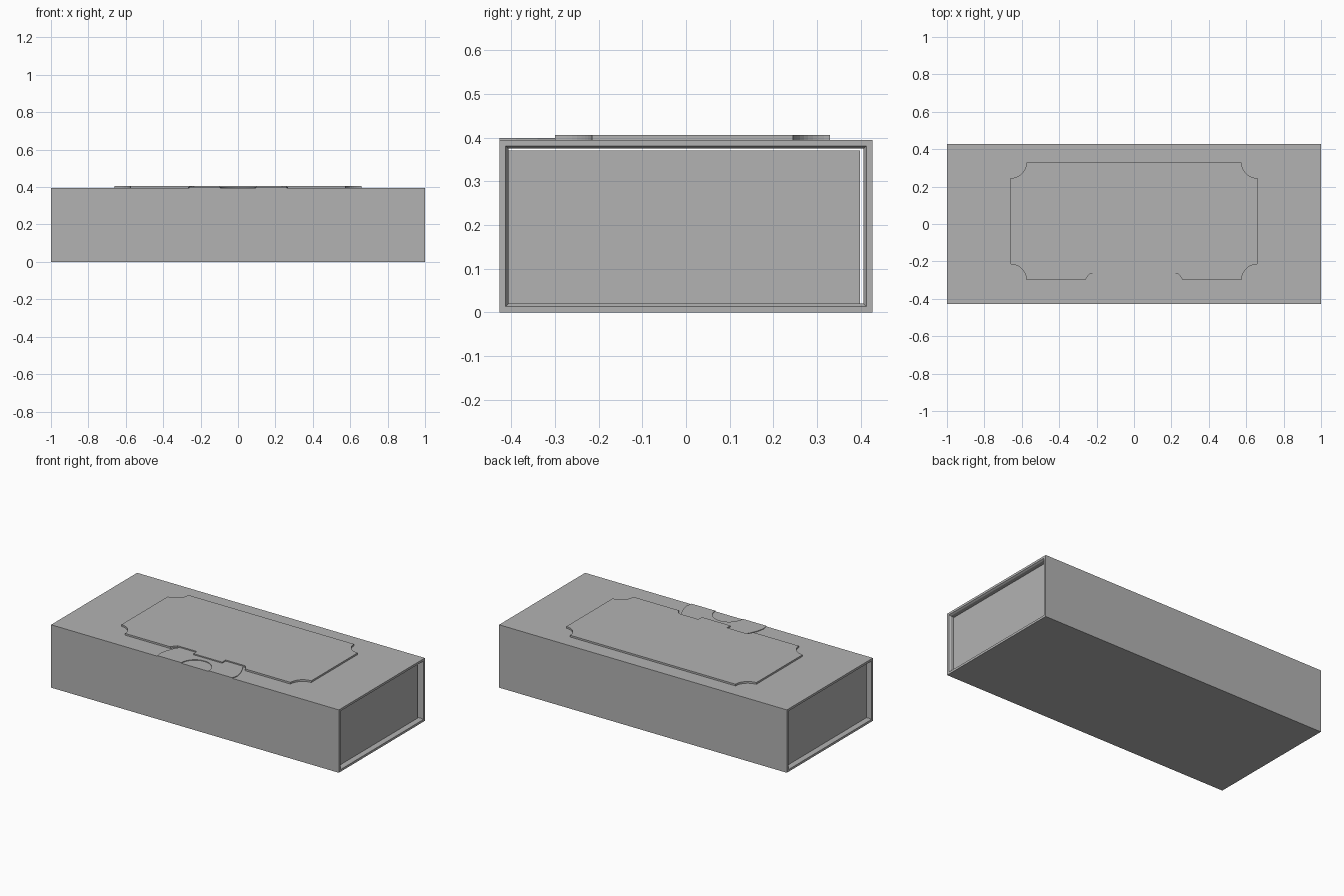
import bpy, bmesh, math
from mathutils import Vector

if "Cube" in bpy.data.objects:
    bpy.data.objects.remove(bpy.data.objects["Cube"], do_unlink=True)

grey = bpy.data.materials.new("plain grey")
grey.use_nodes = True
colour = (0.45, 0.45, 0.45, 1)
grey.diffuse_color = colour
grey.node_tree.nodes["Principled BSDF"].inputs["Base Color"].default_value = colour


def finish(name, bm):
    bmesh.ops.recalc_face_normals(bm, faces=bm.faces)
    mesh = bpy.data.meshes.new(name)
    bm.to_mesh(mesh)
    bm.free()
    mesh.materials.append(grey)
    obj = bpy.data.objects.new(name, mesh)
    bpy.context.collection.objects.link(obj)
    return obj


def plate(name, outline, z0, z1):
    """Extrude a flat outline from z0 up to z1."""
    bm = bmesh.new()
    face = bm.faces.new([bm.verts.new((x, y, z0)) for x, y in outline])
    top = bmesh.ops.extrude_face_region(bm, geom=[face])["geom"]
    verts = [v for v in top if isinstance(v, bmesh.types.BMVert)]
    bmesh.ops.translate(bm, verts=verts, vec=(0, 0, z1 - z0))
    return finish(name, bm)


def arc(cx, cy, r, start, end, steps=10):
    angles = [math.radians(start + (end - start) * i / steps) for i in range(steps + 1)]
    return [(cx + r * math.cos(a), cy + r * math.sin(a)) for a in angles]


def mirrored(half):
    """Close a right-hand half outline with its mirror image."""
    return half + [(-x, y) for x, y in reversed(half)]


# Sleeve: rectangular tube, open at both ends, with chamfered inner rims
W, H, T = 0.427, 0.395, 0.02
bm = bmesh.new()
rings = []
for x, inset in [(-1, 0), (1, 0), (1, T - 0.006), (0.99, T), (-0.99, T), (-1, T - 0.006)]:
    rings.append([bm.verts.new((x, y, z)) for y, z in
                  [(-W + inset, inset), (W - inset, inset),
                   (W - inset, H - inset), (-W + inset, H - inset)]])
for a, b in zip(rings, rings[1:] + rings[:1]):
    for i in range(4):
        j = (i + 1) % 4
        bm.faces.new((a[i], a[j], b[j], b[i]))
finish("sleeve", bm)

# Inner tray: sits loose in the sleeve, slightly recessed at the ends
y0, y1 = -W + T, 0.399
plate("tray", [(-0.97, y0), (0.97, y0), (0.97, y1), (-0.97, y1)], T, 0.371)

# Raised lid label with scooped corners and a stepped front edge
X, R, BACK, FRONT = 0.66, 0.085, 0.33, -0.30
half = [(0.1, FRONT), (0.1, -0.265), (0.235, -0.265), (0.245, -0.275), (0.26, FRONT)]
half += arc(X, FRONT, R, 180, 90)
half += arc(X, BACK, R, 270, 180)
plate("label", mirrored(half), H - 0.005, 0.406)

# Thin clasp at the front edge with a round thumb notch
half = arc(0, -W, 0.095, 90, 0)[1:]
half += [(0.26, -W), (0.268, -0.39), (0.258, -0.34), (0.24, -0.30), (0.22, -0.262)]
plate("clasp", mirrored(half), H - 0.005, 0.399)
